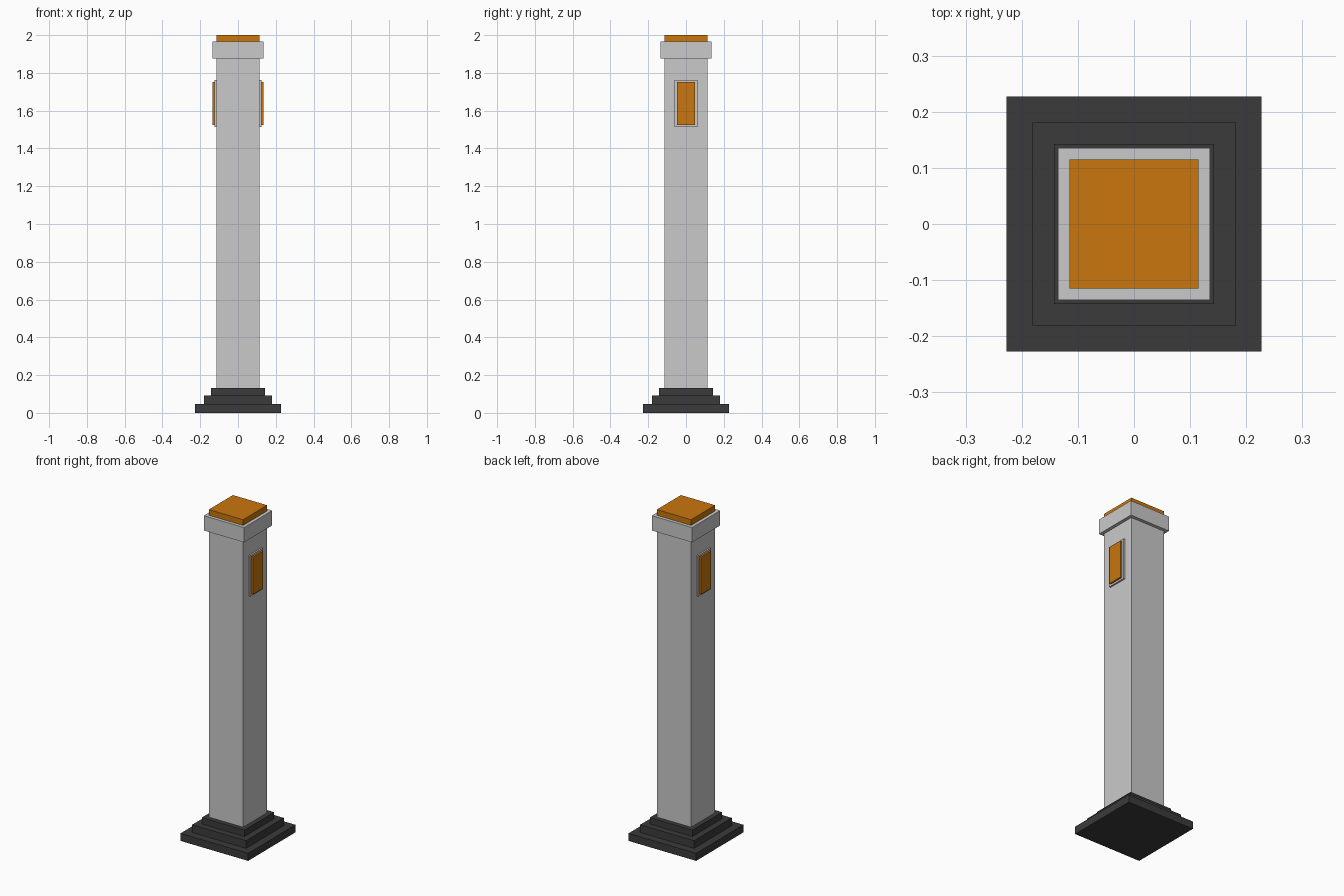
import bpy
import bmesh
from mathutils import Matrix, Vector

cube = bpy.data.objects.get("Cube")
if cube:
    bpy.data.objects.remove(cube, do_unlink=True)


def material(name, rgb):
    m = bpy.data.materials.new(name)
    m.use_nodes = True
    col = (*rgb, 1.0)
    m.diffuse_color = col
    m.node_tree.nodes["Principled BSDF"].inputs["Base Color"].default_value = col
    return m


grey = material("light_grey", (0.59, 0.59, 0.59))
dark = material("dark_grey", (0.044, 0.044, 0.044))
orange = material("orange", (0.585, 0.181, 0.004))


def box(name, low, high, mat):
    """Flat-shaded box between two opposite corners."""
    low, high = Vector(low), Vector(high)
    bm = bmesh.new()
    bmesh.ops.create_cube(bm, size=1, matrix=Matrix.Translation((low + high) / 2)
                          @ Matrix.Diagonal((*(high - low), 1)))
    mesh = bpy.data.meshes.new(name)
    bm.to_mesh(mesh)
    bm.free()
    mesh.materials.append(mat)
    obj = bpy.data.objects.new(name, mesh)
    bpy.context.collection.objects.link(obj)
    return obj


# Square tiers stacked from the ground up: name, half width, bottom, top, colour
tiers = [
    ("base_lower_step", 0.227, 0.0, 0.046, dark),
    ("base_middle_step", 0.181, 0.046, 0.093, dark),
    ("base_upper_step", 0.143, 0.093, 0.132, dark),
    ("shaft", 0.115, 0.132, 1.875, grey),
    ("collar", 0.135, 1.875, 1.965, grey),
    ("top_cap", 0.115, 1.965, 2.0, orange),
]
for name, half, bottom, top, mat in tiers:
    box(name, (-half, -half, bottom), (half, half, top), mat)

# Lamp panels on the left and right faces
for side, s in (("left", 1), ("right", -1)):
    for part, x0, x1, half, z0, z1, mat in (
            ("lamp_frame", 0.115, 0.125, 0.061, 1.514, 1.763, grey),
            ("lamp_panel", 0.125, 0.135, 0.047, 1.525, 1.753, orange)):
        xs = sorted((s * x0, s * x1))
        box(f"{side}_{part}", (xs[0], -half, z0), (xs[1], half, z1), mat)
